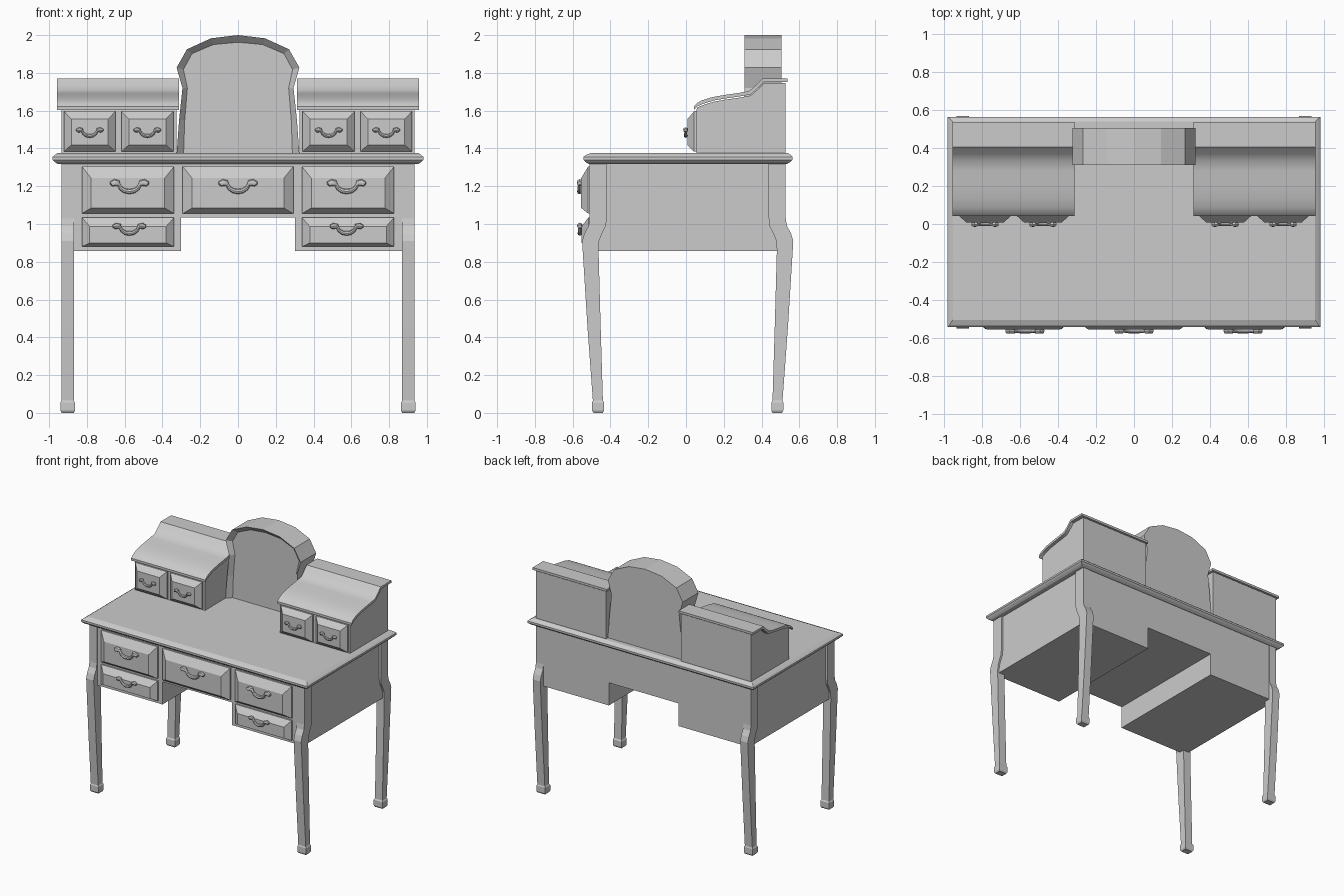
import bpy, bmesh, math
from mathutils import Vector

if "Cube" in bpy.data.objects:
    bpy.data.objects.remove(bpy.data.objects["Cube"])


def loft(name, rings, smooth=False):
    """Skin closed rings of equal point count, capping both ends."""
    bm = bmesh.new()
    vs = [[bm.verts.new(p) for p in r] for r in rings]
    n = len(vs[0])
    for a, b in zip(vs, vs[1:]):
        for i in range(n):
            j = (i + 1) % n
            bm.faces.new((a[i], a[j], b[j], b[i]))
    bm.faces.new(vs[0])
    bm.faces.new(vs[-1])
    bmesh.ops.recalc_face_normals(bm, faces=bm.faces)
    me = bpy.data.meshes.new(name)
    bm.to_mesh(me)
    bm.free()
    ob = bpy.data.objects.new(name, me)
    bpy.context.collection.objects.link(ob)
    if smooth:
        bpy.ops.object.select_all(action='DESELECT')
        ob.select_set(True)
        bpy.context.view_layer.objects.active = ob
        bpy.ops.object.shade_smooth_by_angle(angle=math.radians(40))
    return ob


def rect_z(z, x0, x1, y0, y1):
    return [(x0, y0, z), (x1, y0, z), (x1, y1, z), (x0, y1, z)]


def rect_y(y, x0, x1, z0, z1):
    return [(x0, y, z0), (x1, y, z0), (x1, y, z1), (x0, y, z1)]


def drawer(name, x0, x1, z0, z1, back, front, side, top, bottom):
    # small straight lip, sloped border, flat raised panel
    lip = back + (front - back) * 0.25
    loft(name, [rect_y(back + 0.03, x0, x1, z0, z1),
                rect_y(lip, x0, x1, z0, z1),
                rect_y(front, x0 + side, x1 - side, z0 + bottom, z1 - top)])


def handle(name, x, y, z, s):
    # drooping bail as one swept tube, thicker at the mounting knobs
    path = [(-.100, .012, .004), (-.096, .017, .014), (-.078, .024, .019),
            (-.062, .021, .017), (-.056, .012, .009), (-.045, -.006, .011),
            (-.025, -.019, .013), (0, -.023, .014)]
    path = path + [(-a, b, r) for a, b, r in reversed(path[:-1])]
    rings = []
    for i, (a, b, r) in enumerate(path):
        p, q = path[max(i - 1, 0)], path[min(i + 1, len(path) - 1)]
        t = Vector((q[0] - p[0], 0, q[1] - p[1])).normalized()
        side = Vector((-t.z, 0, t.x))
        c = Vector((x + a * s, y - 0.010, z + b * s))
        ring = []
        for k in range(8):
            th = k * math.tau / 8
            ring.append(c + side * r * s * math.cos(th)
                        + Vector((0, 1, 0)) * min(r * s, .015) * math.sin(th))
        rings.append(ring)
    loft(name, rings, True)


# desk body: kneehole-shaped outline run front to back
outline = [(-.92, 1.33), (-.92, .857), (-.303, .857), (-.303, 1.035),
           (.303, 1.035), (.303, .857), (.92, .857), (.92, 1.33)]
loft("desk_body", [[(x, y, z) for x, z in outline] for y in (-.505, .525)])

# tabletop with moulded edge
top_rings = [(1.318, .955, -.515, .535), (1.328, .97, -.532, .552),
             (1.340, .982, -.543, .565), (1.355, .982, -.543, .565),
             (1.364, .972, -.532, .556), (1.375, .955, -.505, .54)]
loft("tabletop", [rect_z(z, -x, x, a, b) for z, x, a, b in top_rings])

# legs: height, front leg outer y, front leg inner y
leg = [(0, -.490, -.440), (.012, -.497, -.434), (.055, -.497, -.434),
       (.065, -.493, -.440), (.46, -.522, -.452), (.86, -.547, -.463),
       (.91, -.550, -.460), (.95, -.538, -.444), (.99, -.516, -.424),
       (1.03, -.510, -.420), (1.33, -.510, -.420)]
for s, side in ((-1, "left"), (1, "right")):
    for f, end, shift in ((1, "front", 0), (-1, "back", .018)):
        rings = []
        for z, o, i in leg:
            w = .006 if .01 < z < .06 else 0
            rings.append(rect_z(z, s * (.869 - w), s * (.934 + w),
                                f * o + shift, f * i + shift))
        loft(f"{side}_{end}_leg", rings)

# desk drawers
drawer("center_drawer", -.293, .293, 1.055, 1.305, -.505, -.555, .05, .062, .03)
handle("center_handle", 0, -.553, 1.195, 1)
for s, side in ((-1, "left"), (1, "right")):
    x0, x1 = sorted((s * .338, s * .827))
    drawer(f"{side}_upper_drawer", x0, x1, 1.055, 1.305, -.505, -.555, .05, .062, .03)
    handle(f"{side}_upper_handle", s * .575, -.553, 1.195, 1)
    drawer(f"{side}_lower_drawer", x0, x1, .88, 1.035, -.505, -.552, .042, .048, .02)
    handle(f"{side}_lower_handle", s * .575, -.552, .97, .86)

# small cabinets with curved roofs and paired drawers
roof = [(.042, 1.622), (.058, 1.640), (.085, 1.655), (.14, 1.672), (.21, 1.684),
        (.28, 1.694), (.335, 1.704), (.37, 1.735), (.405, 1.770), (.537, 1.770)]
roof_low = [(y + (.008 if .06 < y < .5 else 0), z - .018) for y, z in roof]
case = [(.055, 1.37)] + [(min(max(y, .055), .528), z - .006)
                         for y, z in roof_low] + [(.528, 1.37)]
for s, side in ((-1, "left"), (1, "right")):
    loft(f"{side}_cabinet", [[(s * x, y, z) for y, z in case] for x in (.325, .935)])
    closed = roof + roof_low[::-1]
    loft(f"{side}_cabinet_roof",
         [[(s * x, y, z + d) for y, z in closed]
          for x, d in ((.313, 0), (.957, 0))], True)
    for k, (a, b) in enumerate(((.342, .618), (.648, .922))):
        x0, x1 = sorted((s * a, s * b))
        drawer(f"{side}_cabinet_drawer_{k + 1}", x0, x1, 1.383, 1.597,
               .055, .007, .04, .042, .036)
        handle(f"{side}_cabinet_handle_{k + 1}", (x0 + x1) / 2, .008, 1.482, .7)

# arched mirror block with a sunken front panel
outer = [(-.325, 1.37), (-.312, 1.55), (-.294, 1.72), (-.325, 1.828),
         (-.27, 1.925), (-.143, 1.983), (0, 2.0)]
inner = [(-.288, 1.37), (-.282, 1.55), (-.268, 1.72), (-.289, 1.818),
         (-.243, 1.902), (-.130, 1.950), (0, 1.962)]


def arch(half, y):
    full = half + [(-x, z) for x, z in reversed(half[:-1])]
    return [(x, y, z) for x, z in full]


loft("mirror", [arch(outer, .505), arch(outer, .31), arch(inner, .345)])
